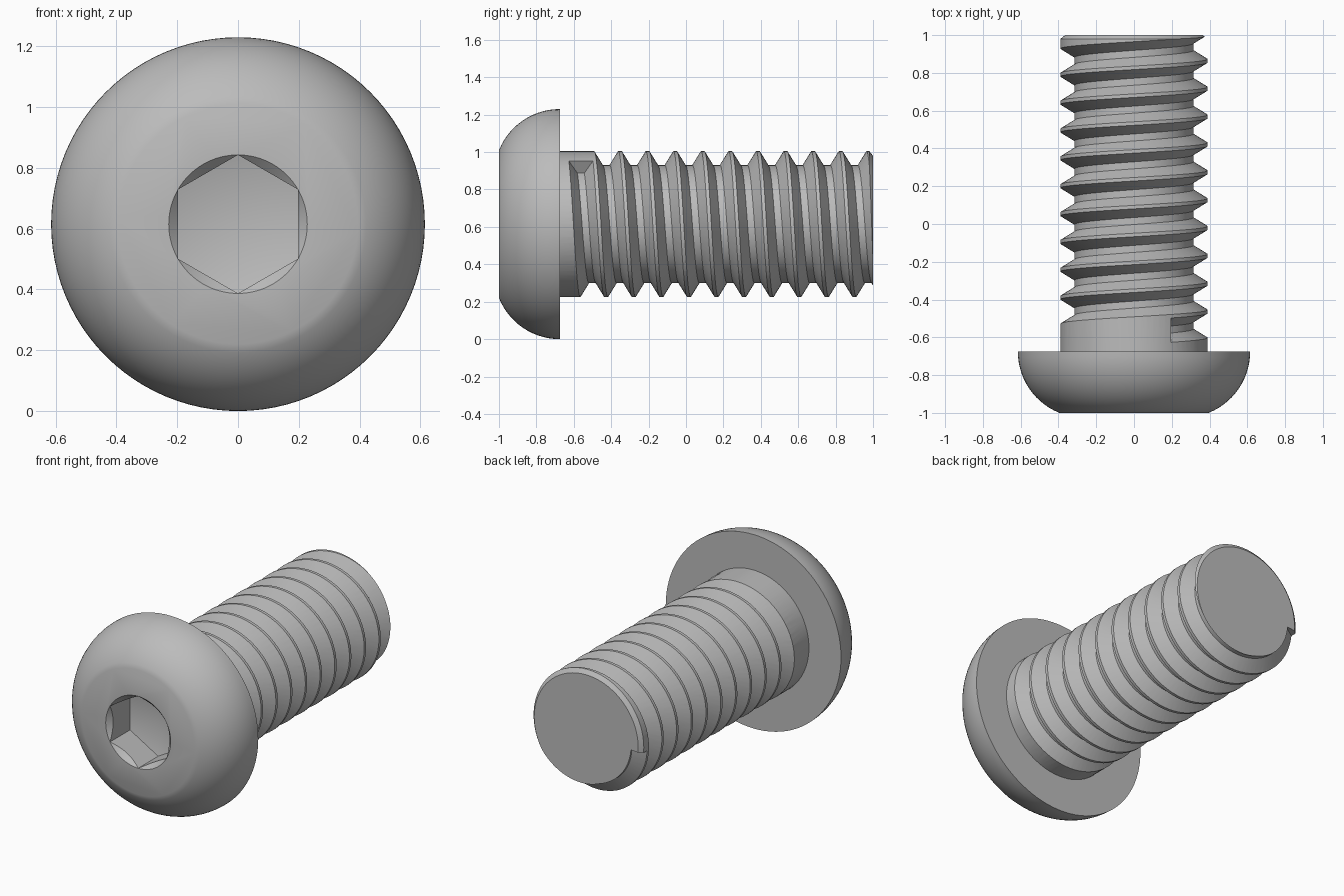
import bpy, bmesh
from math import sin, cos, pi, radians

if "Cube" in bpy.data.objects:
    bpy.data.objects.remove(bpy.data.objects["Cube"])

AXIS_Z = 0.615      # height of the screw axis
SEGS = 72           # sides around the axis
PITCH = 0.1475
CREST, ROOT = 0.39, 0.315

steel = bpy.data.materials.new("steel_grey")
steel.use_nodes = True
GREY = (0.5, 0.5, 0.5, 1)
steel.diffuse_color = GREY
steel.node_tree.nodes["Principled BSDF"].inputs["Base Color"].default_value = GREY


def point(r, angle, y):
    return (r * cos(angle), y, AXIS_Z + r * sin(angle))


def make(name, bm):
    bmesh.ops.recalc_face_normals(bm, faces=bm.faces)
    mesh = bpy.data.meshes.new(name)
    bm.to_mesh(mesh)
    bm.free()
    mesh.materials.append(steel)
    obj = bpy.data.objects.new(name, mesh)
    bpy.context.collection.objects.link(obj)
    return obj


def lathe(name, profile, segs=SEGS, start=0.0):
    """Solid of revolution from (radius, y) points; radius 0 makes a tip."""
    bm = bmesh.new()
    rings = []
    for r, y in profile:
        count = segs if r > 0 else 1
        rings.append([bm.verts.new(point(r, start + 2 * pi * i / segs, y)) for i in range(count)])
    for a, b in zip(rings, rings[1:]):
        for i in range(segs):
            j = (i + 1) % segs
            if len(b) == 1:
                bm.faces.new((a[i], a[j], b[0]))
            else:
                bm.faces.new((a[i], a[j], b[j], b[i]))
    for ring in (rings[0], rings[-1]):
        if len(ring) > 1:
            bm.faces.new(ring)
    return make(name, bm)


def helix_cutter(name, profile, steps, start, y0):
    """Sweep a (radius, y) section along the right-handed thread helix."""
    bm = bmesh.new()
    sections = []
    for i in range(steps + 1):
        angle = start - 2 * pi * i / SEGS
        y = y0 + PITCH * i / SEGS
        sections.append([bm.verts.new(point(r, angle, y + dy)) for r, dy in profile])
    n = len(profile)
    for a, b in zip(sections, sections[1:]):
        for k in range(n):
            m = (k + 1) % n
            bm.faces.new((a[k], a[m], b[m], b[k]))
    bm.faces.new(sections[0])
    bm.faces.new(sections[-1])
    return make(name, bm)


def cut(obj, cutter):
    cutter.hide_render = True
    mod = obj.modifiers.new("cut", 'BOOLEAN')
    mod.operation = 'DIFFERENCE'
    mod.solver = 'EXACT'
    mod.object = cutter
    bpy.context.view_layer.objects.active = obj
    bpy.ops.object.modifier_apply(modifier=mod.name)
    bpy.data.objects.remove(cutter)


def smooth(obj):
    bpy.ops.object.select_all(action='DESELECT')
    obj.select_set(True)
    bpy.context.view_layer.objects.active = obj
    bpy.ops.object.shade_smooth_by_angle(angle=radians(25))


# Button head: flat face, then a quarter-round side ending at the flat underside
R, CENTRE, UNDER = 0.35, 0.265, -0.675
first = radians(68.2)
dome = [(CENTRE + R * cos(first * (1 - i / 14)), UNDER - R * sin(first * (1 - i / 14)))
        for i in range(15)]
head = lathe("button_head", dome, segs=96)

# Hexagonal socket with a conical floor and a countersunk rim
cut(head, lathe("socket_cutter", [(0.228, -1.1), (0.228, -0.8), (0, -0.74)], 6, pi / 2))
cut(head, lathe("countersink_cutter", [(0.248, -1.02), (0.128, -0.9)], 96))
smooth(head)

# Shank with a chamfered tip
shank = lathe("threaded_shank", [(CREST, -0.69), (CREST, 0.98), (0.365, 1.0)])

# Thread groove: flat root, sloped flanks, radial ends
flat, flank, top = 0.0185, 0.0675, CREST + 0.005
groove = [(ROOT, -flat), (ROOT, flat), (top, flank), (top + 0.035, flank),
          (top + 0.035, -flank), (top, -flank)]
cut(shank, helix_cutter("groove_cutter", groove, 767, radians(60), -0.562))
smooth(shank)
